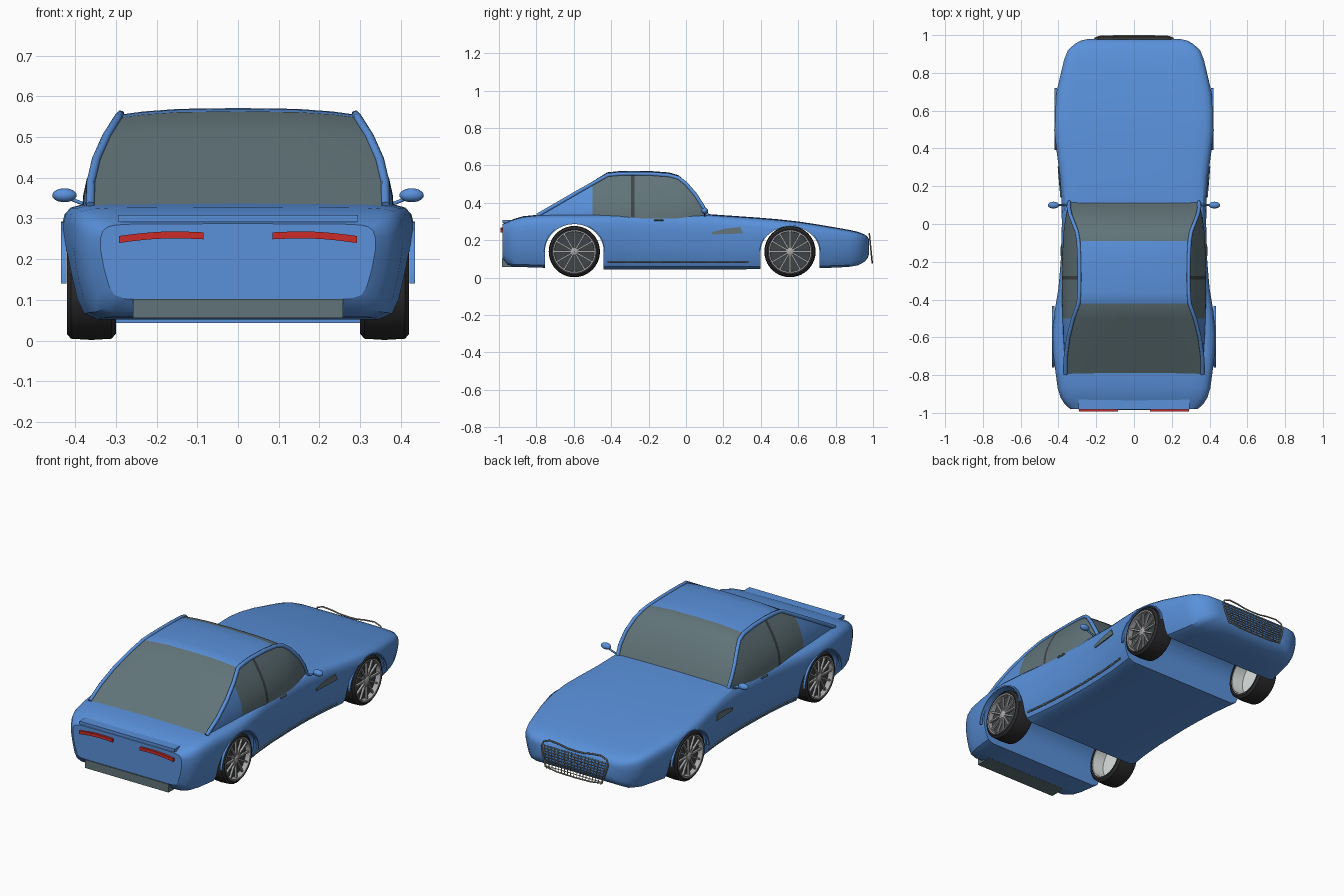
import bpy, bmesh, math
from mathutils import Vector, Matrix

if "Cube" in bpy.data.objects:
    bpy.data.objects.remove(bpy.data.objects["Cube"])


def material(name, rgb):
    m = bpy.data.materials.new(name)
    m.diffuse_color = (*rgb, 1)
    m.use_nodes = True
    m.node_tree.nodes["Principled BSDF"].inputs["Base Color"].default_value = m.diffuse_color
    return m


BLUE = material("blue paint", (0.10, 0.28, 0.70))
GLASS = material("grey glass", (0.12, 0.175, 0.19))
RED = material("red lamp", (0.60, 0.025, 0.022))
TYRE = material("black rubber", (0.025, 0.025, 0.028))
STEEL = material("grey metal", (0.40, 0.40, 0.41))
PALE = material("pale metal", (0.72, 0.76, 0.74))
DARK = material("dark trim", (0.05, 0.06, 0.065))
MESH = material("grille metal", (0.28, 0.27, 0.22))


def finish(name, bm, mats, angle=35):
    bmesh.ops.recalc_face_normals(bm, faces=bm.faces[:])
    me = bpy.data.meshes.new(name)
    bm.to_mesh(me)
    bm.free()
    ob = bpy.data.objects.new(name, me)
    bpy.context.collection.objects.link(ob)
    for m in mats:
        me.materials.append(m)
    smooth(ob, angle)
    return ob


def smooth(ob, angle):
    bpy.ops.object.select_all(action='DESELECT')
    ob.select_set(True)
    bpy.context.view_layer.objects.active = ob
    bpy.ops.object.shade_smooth_by_angle(angle=math.radians(angle))


def loft(name, sections, mats, closed=True, caps=True, wrap=False, rule=None, angle=35):
    """Skin a row of equal cross-sections; rule(centre, column) picks the material."""
    bm = bmesh.new()
    rows = [[bm.verts.new(p) for p in s] for s in sections]
    n = len(rows[0])
    pairs = list(zip(rows, rows[1:])) + ([(rows[-1], rows[0])] if wrap else [])
    for a, b in pairs:
        for j in range(n if closed else n - 1):
            k = (j + 1) % n
            f = bm.faces.new((a[j], a[k], b[k], b[j]))
            if rule:
                f.material_index = rule(f.calc_center_median(), j)
    if caps and not wrap:
        bm.faces.new(rows[0])
        bm.faces.new(rows[-1])
    return finish(name, bm, mats, angle)


def add_box(bm, lo, hi, matrix=Matrix()):
    c = [(a + b) / 2 for a, b in zip(lo, hi)]
    d = [b - a for a, b in zip(lo, hi)]
    bmesh.ops.create_cube(bm, size=1, matrix=matrix @ Matrix.Translation(c) @ Matrix.Diagonal((*d, 1)))


def box(name, lo, hi, mat):
    bm = bmesh.new()
    add_box(bm, lo, hi)
    return finish(name, bm, [mat])


def tube(name, paths, radius, mat, cyclic=False):
    cu = bpy.data.curves.new(name, 'CURVE')
    cu.dimensions = '3D'
    cu.bevel_depth, cu.bevel_resolution, cu.use_fill_caps = radius, 1, True
    for points in paths:
        sp = cu.splines.new('POLY')
        sp.points.add(len(points) - 1)
        for p, q in zip(sp.points, points):
            p.co = (*q, 1)
        sp.use_cyclic_u = cyclic
    cu.materials.append(mat)
    ob = bpy.data.objects.new(name, cu)
    bpy.context.collection.objects.link(ob)
    return ob


def lathe(name, profile, centre, mat, closed=True):
    """Spin (x, radius) points about an axis along x."""
    cx, cy, cz = centre
    secs = []
    for i in range(40):
        a = math.tau * i / 40
        secs.append([(cx + x, cy + r * math.cos(a), cz + r * math.sin(a)) for x, r in profile])
    return loft(name, secs, [mat], closed=closed, wrap=True)


# --- lower body: y, half width, bottom, top
STATIONS = [(-.98, .337, .103, .286), (-.955, .366, .07, .297), (-.92, .388, .058, .312),
            (-.87, .404, .056, .326), (-.78, .416, .053, .335), (-.68, .429, .05, .336),
            (-.58, .432, .046, .337), (-.46, .42, .044, .338), (-.34, .40, .044, .338),
            (-.2, .388, .044, .338), (0, .382, .044, .338), (.12, .384, .044, .337),
            (.25, .392, .044, .328), (.38, .409, .045, .319), (.5, .423, .046, .309),
            (.6, .422, .048, .298), (.7, .410, .05, .283), (.79, .389, .053, .268),
            (.87, .370, .057, .254), (.92, .350, .066, .243), (.952, .315, .083, .231),
            (.971, .282, .103, .218), (.979, .245, .125, .20)]
HALF = [(.4, 0), (.82, 0), (.9, .05), (.94, .17), (.975, .4), (1, .65), (1, .82),
        (.985, .91), (.95, .965), (.89, .99), (.78, 1), (.4, 1.005)]
PROFILE = [(0, 0)] + HALF + [(0, 1.008)] + [(-u, v) for u, v in reversed(HALF)]


def side_x(y, z):
    """Half width of the body at a given place."""
    for a, b in zip(STATIONS, STATIONS[1:]):
        if a[0] <= y <= b[0]:
            t = (y - a[0]) / (b[0] - a[0])
            w, lo, hi = [a[i] + (b[i] - a[i]) * t for i in (1, 2, 3)]
            v = (z - lo) / (hi - lo)
            for p, q in zip(HALF[1:], HALF[2:]):
                if p[1] <= v <= q[1]:
                    return w * (p[0] + (q[0] - p[0]) * (v - p[1]) / (q[1] - p[1]))
    return .4


body = loft("body", [[(u * w, y, lo + v * (hi - lo)) for u, v in PROFILE]
                     for y, w, lo, hi in STATIONS], [BLUE])

# --- wheel arches cut right through, with thin lips
ARCHES = [("rear", -.597, .146, .425), ("front", .556, .133, .411)]
for end, cy, rise, lip_x in ARCHES:
    arc = [(cy + .157 * math.cos(math.pi * i / 24), .14 + rise * math.sin(math.pi * i / 24)) for i in range(25)]
    outline = [(cy + .157, -.1)] + arc + [(cy - .157, -.1)]
    cutter = loft(end + "_arch_cutter", [[(x, y, z) for y, z in outline] for x in (-.6, .6)], [BLUE])
    cutter.hide_render = True
    cutter.hide_set(True)
    mod = body.modifiers.new("arch", 'BOOLEAN')
    mod.operation, mod.solver, mod.object = 'DIFFERENCE', 'EXACT', cutter
    bpy.context.view_layer.objects.active = body
    bpy.ops.object.modifier_apply(modifier=mod.name)
    for s in (-1, 1):
        secs = []
        for y, z in arc:
            d = Vector((0, y - cy, z - .14)).normalized() * .007
            p, q = Vector((s * (lip_x - .004), y, z)), Vector((s * (lip_x + .009), y, z))
            secs.append([p, q, q + d, p + d])
        loft(end + "_arch_lip", secs, [BLUE])
smooth(body, 32)

# --- cabin: y, belt half width, roof height
CABIN = [(.115, .343, .332), (.09, .350, .385), (.05, .359, .452), (.0, .368, .514),
         (-.04, .373, .547), (-.09, .377, .562), (-.18, .380, .569), (-.276, .382, .571),
         (-.294, .382, .571), (-.36, .382, .569), (-.42, .381, .563), (-.5, .379, .514),
         (-.6, .374, .453), (-.7, .368, .391), (-.795, .362, .332)]
ROWS = 6


def cabin_x(wb, z):
    t = max(0, (z - .335) / .222)
    return wb - (wb - .287) * t ** 1.7


sections, edge = [], []
for y, wb, top in CABIN:
    crown = .016 * (top - .33) / .24
    ez = top - crown
    half = []
    for k in range(ROWS + 1):
        z = .315 + (ez - .315) * k / ROWS
        half.append((cabin_x(wb, z), y, z))
    ex = half[-1][0]
    edge.append((ex, y, ez))
    half += [(ex * f, y, top - crown * f ** 3) for f in (.8, .5)]
    sections.append(half + [(0, y, top)] + [(-x, b, c) for x, b, c in reversed(half)])


def cabin_rule(c, j):
    n = len(sections[0]) - 1
    if j < ROWS or j >= n - ROWS:                       # side windows and centre pillar
        return 2 if -.294 < c.y < -.276 else (1 if c.y > -.5 else 0)
    return 1 if c.y > -.09 or c.y < -.42 else 0         # windscreen, roof, rear glass


loft("cabin", sections, [BLUE, GLASS, DARK], closed=False, caps=False, rule=cabin_rule, angle=30)
for s in (-1, 1):
    tube("window_frame", [[(s * x, y, z) for x, y, z in edge]], .011, BLUE)

# --- wheels
for end, cy, rise, lip_x in ARCHES:
    for s in (-1, 1):
        c = (0, cy, .139)
        tyre = [(.300, .111), (.300, .122), (.310, .134), (.36, .137), (.410, .134), (.420, .122), (.417, .111)]
        lathe(end + "_tyre", [(s * x, r) for x, r in tyre], c, TYRE)
        lathe(end + "_rim_barrel", [(s * x, r) for x, r in [(.304, .112), (.304, .106), (.37, .1), (.37, .001)]], c, PALE, False)
        lathe(end + "_brake_disc", [(s * x, r) for x, r in [(.374, .106), (.392, .106), (.392, .001), (.374, .001)]], c, DARK)
        lathe(end + "_rim_ring", [(s * x, r) for x, r in [(.388, .106), (.388, .113), (.42, .113), (.42, .107)]], c, STEEL)
        bm = bmesh.new()
        for i in range(12):
            turn = Matrix.Translation(c) @ Matrix.Rotation(math.tau * i / 12, 4, 'X')
            add_box(bm, (min(s * .4, s * .412), -.0045, .012), (max(s * .4, s * .412), .0045, .109), turn)
        finish(end + "_spokes", bm, [STEEL])
        lathe(end + "_hub", [(s * x, r) for x, r in [(.39, .02), (.412, .02), (.416, .014), (.416, .001), (.39, .001)]], c, STEEL)

# --- side details
for s in (-1, 1):
    bm = bmesh.new()
    bmesh.ops.create_uvsphere(bm, u_segments=20, v_segments=12, radius=1, matrix=Matrix.Translation((s * .426, .1, .357))
                              @ Matrix.Diagonal((.03, .018, .017, 1)))
    finish("mirror", bm, [BLUE], 60)
    tube("mirror_stalk", [[(s * .35, .1, .327), (s * .385, .1, .338), (s * .415, .1, .35)]], .005, BLUE)
    vent = [(.14, .23), (.14, .244), (.21, .262), (.29, .27), (.305, .236)]
    loft("side_vent", [[(s * (side_x(y, z) + d), y, z) for y, z in vent] for d in (-.012, .005)], [GLASS])
    tube("door_handle", [[(s * (side_x(y, .308) + .003), y, .308) for y in (-.17, -.145, -.12)]], .005, GLASS)
    tube("sill_trim", [[(s * (side_x(y, .083) + .002), y, .083) for y in (-.42, -.3, -.15, 0, .15, .25, .335)]], .005, GLASS)

    # tail lamp, a slim arched bar
    lamp = []
    for i in range(9):
        t = i / 8
        z = .240 + .009 * t + .006 * math.sin(math.pi * t)
        x = s * (.292 - .207 * t)
        lamp.append([(x, -.974, z), (x, -.992, z), (x, -.992, z + .017), (x, -.974, z + .017)])
    loft("tail_lamp", lamp, [RED])

# --- tail: spoiler strip and diffuser
box("spoiler", (-.295, -.982, .291), (.295, -.93, .308), BLUE)
box("diffuser", (-.258, -.984, .056), (.258, -.89, .102), GLASS)


# --- grille: wire frame and crossed wires in one slanted plane on the nose
def nose(x, z):
    return (x, .996 - .1 * (z - .075), z)


right = [(.05, .221), (.10, .23), (.16, .235), (.195, .222), (.207, .195), (.195, .15), (.175, .09), (.1, .08)]
ring = [(0, .219)] + right + [(0, .078)] + [(-x, z) for x, z in reversed(right)]
tube("grille_frame", [[nose(x, z) for x, z in ring]], .004, MESH, True)
wires = []
for i in range(8):
    z = .095 + .015 * i
    w = .175 + .25 * (z - .09)
    wires.append([nose(-w, z), nose(w, z)])
for i in range(-9, 10):
    wires.append([nose(i * .0188, .08), nose(i * .0212, .205)])
tube("grille_mesh", wires, .002, MESH)
